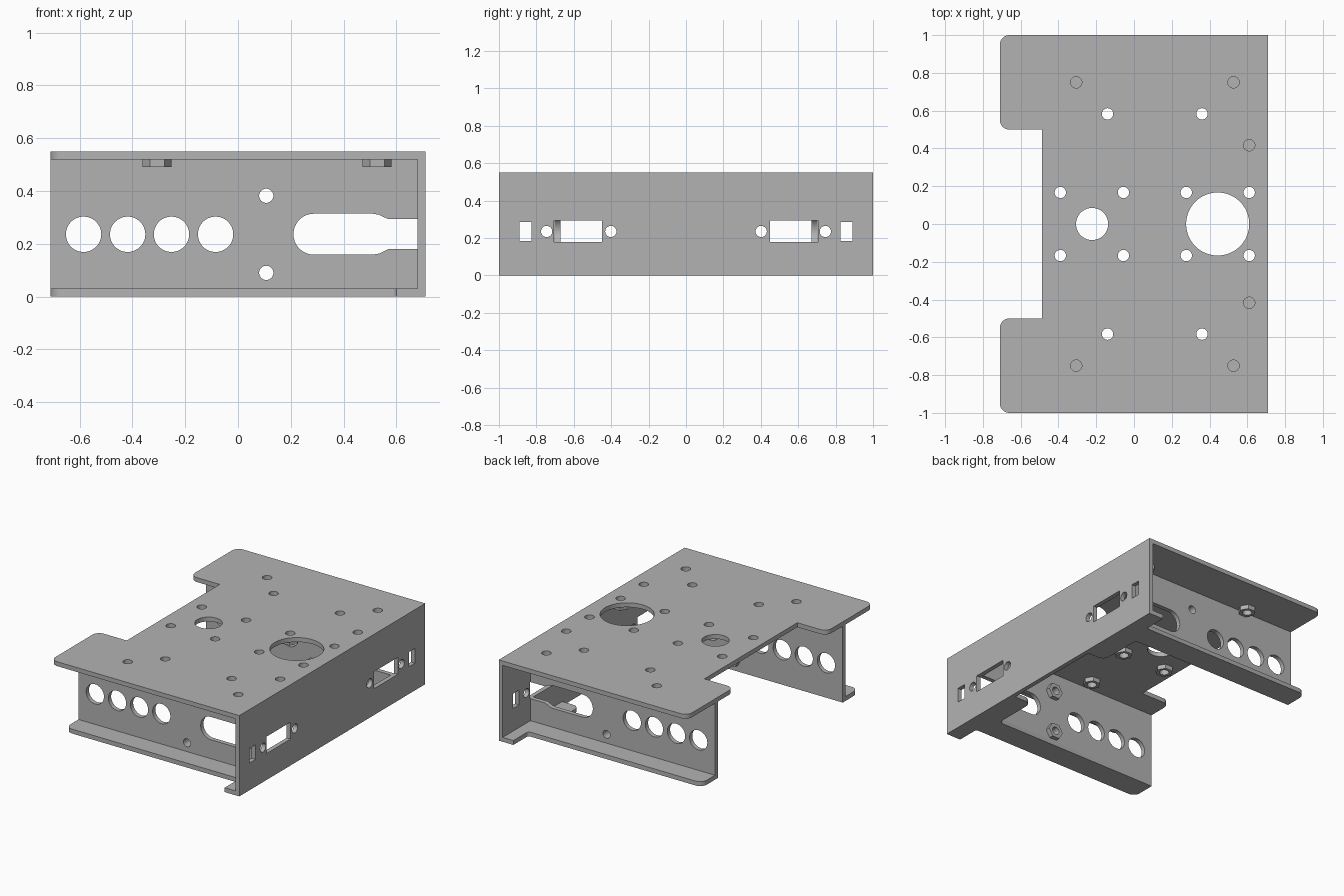
import bpy, math
from mathutils import Matrix, Vector

if "Cube" in bpy.data.objects:
    bpy.data.objects.remove(bpy.data.objects["Cube"])

grey = bpy.data.materials.new("sheet_metal_grey")
grey.diffuse_color = (0.45, 0.45, 0.45, 1)
grey.use_nodes = True
grey.node_tree.nodes["Principled BSDF"].inputs["Base Color"].default_value = grey.diffuse_color


def outline(corners):
    """Closed outline; a third value on a square corner rounds it."""
    pts = []
    for i, c in enumerate(corners):
        p = Vector(c[:2])
        r = c[2] if len(c) > 2 else 0
        if not r:
            pts.append(p)
            continue
        d1 = (Vector(corners[i - 1][:2]) - p).normalized()
        d2 = (Vector(corners[(i + 1) % len(corners)][:2]) - p).normalized()
        for k in range(9):
            t = k * math.pi / 16
            pts.append(p + (d1 + d2) * r - d1 * r * math.sin(t) - d2 * r * math.cos(t))
    return pts


def circle(x, y, r, n=32):
    return [Vector((x + r * math.cos(2 * math.pi * k / n),
                    y + r * math.sin(2 * math.pi * k / n))) for k in range(n)]


def rect(x0, y0, x1, y1):
    return outline([(x0, y0), (x1, y0), (x1, y1), (x0, y1)])


def plate(name, loops, thick, matrix):
    """Flat sheet cut from an outer loop and hole loops, centred on its plane."""
    cu = bpy.data.curves.new(name, 'CURVE')
    cu.dimensions, cu.fill_mode, cu.extrude = '2D', 'BOTH', thick / 2
    for pts in loops:
        sp = cu.splines.new('POLY')
        sp.points.add(len(pts) - 1)
        for q, p in zip(sp.points, pts):
            q.co = (p.x, p.y, 0, 1)
        sp.use_cyclic_u = True
    ob = bpy.data.objects.new(name, cu)
    bpy.context.collection.objects.link(ob)
    bpy.ops.object.select_all(action='DESELECT')
    ob.select_set(True)
    bpy.context.view_layer.objects.active = ob
    bpy.ops.object.convert(target='MESH')
    ob = bpy.context.view_layer.objects.active
    ob.data.transform(matrix)
    ob.data.materials.clear()
    ob.data.materials.append(grey)
    bpy.ops.object.shade_smooth_by_angle(angle=math.radians(30))
    return ob


def flat(z):       # sheet lying in xy
    return Matrix.Translation((0, 0, z))


def facing_y(y):   # sheet standing in xz
    return Matrix(((1, 0, 0, 0), (0, 0, -1, y), (0, 1, 0, 0), (0, 0, 0, 1)))


def facing_x(x):   # sheet standing in yz
    return Matrix(((0, 0, 1, x), (1, 0, 0, 0), (0, 1, 0, 0), (0, 0, 0, 1)))


T = 0.03
SIDES = ((1, "back"), (-1, "front"))

# top deck with notch, two large holes and bolt holes
bolts = [(x, s * y) for s in (1, -1) for x, y in (
    (-.14, .583), (.36, .583), (-.39, .167), (-.056, .167), (.277, .167),
    (.61, .167), (.61, .417), (-.306, .75), (.527, .75))]
deck = outline([(.71, -1), (.71, 1), (-.71, 1, .05), (-.71, .5, .05), (-.488, .5),
                (-.488, -.5), (-.71, -.5, .05), (-.71, -1, .05)])
plate("top_deck", [deck, circle(.443, 0, .167, 64), circle(-.222, 0, .085, 48)]
      + [circle(x, y, .03) for x, y in bolts], T, flat(.535))

# end wall with connector cutouts
holes = []
for s in (1, -1):
    holes += [rect(s * .825, .185, s * .89, .285), circle(s * .745, .235, .03),
              rect(s * .448, .18, s * .705, .295), circle(s * .402, .235, .03)]
plate("end_wall", [rect(-1, 0, 1, .52)] + holes, T, facing_x(.695))

# side webs with keyhole slot open to the end wall, and foot flanges
web = outline([(-.71, T), (.68, T), (.68, .18), (.57, .18), (.555, .173), (.535, .163),
               (.51, .159), (.21, .159, .077), (.21, .314, .077), (.51, .314),
               (.535, .31), (.555, .3), (.57, .293), (.68, .293), (.68, .52), (-.71, .52)])
round_holes = [circle(x, .236, .067, 48) for x in (-.585, -.418, -.252, -.085)]
web_bolts = [(.107, .382), (.107, .09)]
for s, side in SIDES:
    plate(side + "_web", [web] + round_holes + [circle(x, z, .027) for x, z in web_bolts],
          T, facing_y(s * .687))
    foot = [(.68, 1), (.60, 1), (.60, .84, .02), (-.71, .84, .05), (-.71, .672),
            (.55, .672, .03), (.55, .36, .05), (.68, .36)]
    plate(side + "_foot_flange", [outline([(c[0], s * c[1], *c[2:]) for c in foot])],
          T, flat(T / 2))
    # nuts on the inner face of the web
    for x, z in web_bolts:
        plate(side + "_web_nut", [circle(x, z, .055, 6), circle(x, z, .027)],
              T, facing_y(s * .657))

# nuts under the deck
for x, y in bolts:
    plate("deck_nut", [circle(x, y, .055, 6), circle(x, y, .03)], T, flat(.505))
